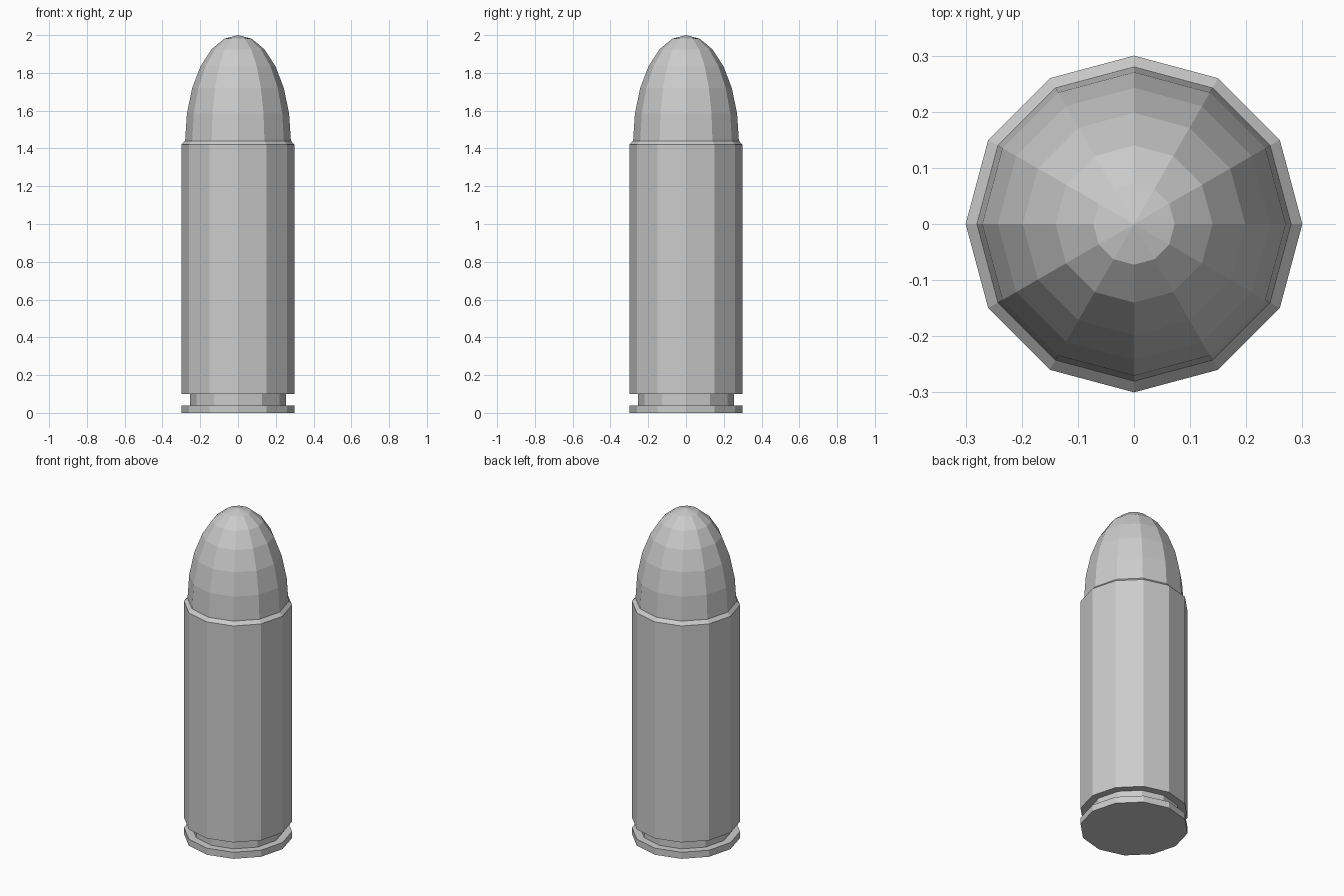
import bpy, bmesh
from math import sin, cos, pi

if "Cube" in bpy.data.objects:
    bpy.data.objects.remove(bpy.data.objects["Cube"])

SIDES = 12


def lathe(name, profile):
    """Revolve (radius, z) points around z; zero radius makes a pole."""
    bm = bmesh.new()
    rings = []
    for r, z in profile:
        if r == 0:
            rings.append([bm.verts.new((0, 0, z))] * SIDES)
        else:
            rings.append([bm.verts.new((r * cos(2 * pi * i / SIDES),
                                        r * sin(2 * pi * i / SIDES), z))
                          for i in range(SIDES)])
    for a, b in zip(rings, rings[1:]):
        for i in range(SIDES):
            j = (i + 1) % SIDES
            corners = list(dict.fromkeys((a[i], a[j], b[j], b[i])))
            bm.faces.new(corners)
    # Close any open end with a flat cap
    for ring in (rings[0], rings[-1]):
        if len(set(ring)) > 1:
            bm.faces.new(ring)
    bmesh.ops.recalc_face_normals(bm, faces=bm.faces)
    mesh = bpy.data.meshes.new(name)
    bm.to_mesh(mesh)
    bm.free()
    obj = bpy.data.objects.new(name, mesh)
    bpy.context.collection.objects.link(obj)
    return obj


# Casing: rim, groove, straight wall and chamfered mouth
lathe("casing", [(0.3, 0), (0.3, 0.04), (0.255, 0.04), (0.255, 0.1),
                 (0.3, 0.1), (0.3, 1.42), (0.28, 1.44)])

# Rounded tip: upper half of a stretched sphere, six rows to the pole
tip = [(0.28 * cos(k * pi / 12), 1.44 + 0.56 * sin(k * pi / 12)) for k in range(6)]
lathe("rounded_tip", tip + [(0, 2.0)])
